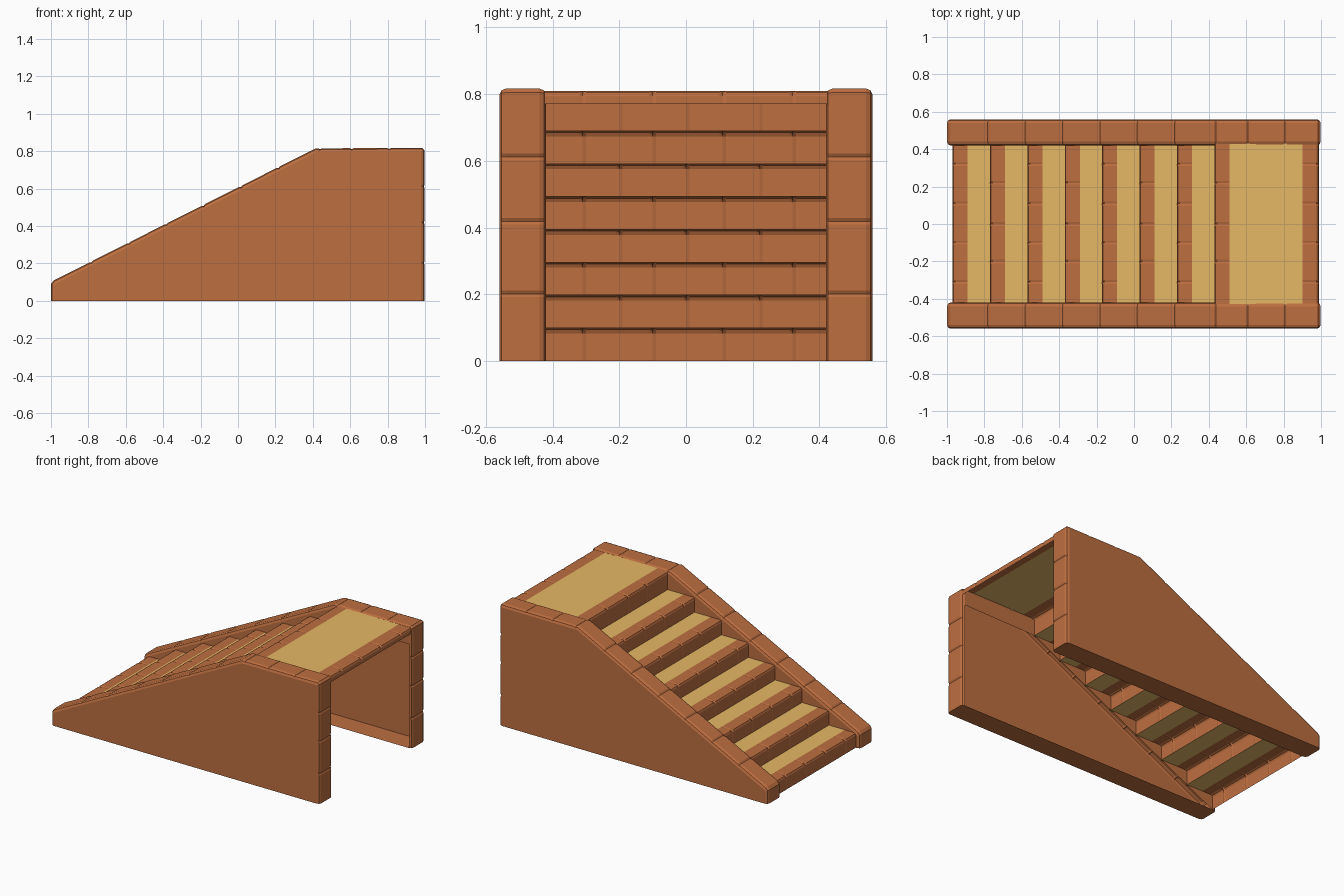
import bpy, bmesh
from mathutils import Vector

if "Cube" in bpy.data.objects:
    bpy.data.objects.remove(bpy.data.objects["Cube"])


def material(name, rgb):
    m = bpy.data.materials.new(name)
    m.diffuse_color = (*rgb, 1)
    m.use_nodes = True
    m.node_tree.nodes["Principled BSDF"].inputs["Base Color"].default_value = m.diffuse_color
    return m


BRICK = material("terracotta brick", (0.508, 0.157, 0.051))
SAND = material("sand tread", (0.79, 0.474, 0.131))
GROOVE, HALF = 0.005, 0.01   # brick joint depth and half width


def finish(name, bm, mat):
    bmesh.ops.recalc_face_normals(bm, faces=bm.faces)
    me = bpy.data.meshes.new(name)
    bm.to_mesh(me)
    bm.free()
    me.materials.append(mat)
    ob = bpy.data.objects.new(name, me)
    bpy.context.collection.objects.link(ob)
    return ob


def sheet(name, x0, x1, z, mat):
    bm = bmesh.new()
    bm.faces.new([bm.verts.new((x, y, z)) for x, y in
                  ((x0, -0.43), (x1, -0.43), (x1, 0.43), (x0, 0.43))])
    return finish(name, bm, mat)


def stations(path, joints):
    """Path points plus three close stations at every brick joint."""
    out = []
    for i in range(len(path) - 1):
        a, b = Vector(path[i]), Vector(path[i + 1])
        out.append((a, 0))
        t = (b - a).normalized()
        for f in joints.get(i, []):
            p = a.lerp(b, f)
            out += [(p - t * HALF, 0), (p, GROOVE), (p + t * HALF, 0)]
    out.append((Vector(path[-1]), 0))
    return out


def wall(name, yc):
    # hollow wall: outline swept with a rounded, notched brick edge
    path = [(-1, 0), (-1, 0.09), (-0.985, 0.109), (0.415, 0.815), (0.985, 0.817),
            (0.998, 0.805), (0.998, 0)]
    joints = {2: [k / 7 for k in range(1, 7)], 3: [0.04, 0.34, 0.69],
              5: [0.24, 0.48, 0.75]}
    st = stations(path, joints)
    h = 0.07
    section = [(0.02, -h), (0.006, 0.006 - h), (0, 0.02 - h),
               (0, h - 0.02), (0.006, h - 0.006), (0.02, h)]
    bm = bmesh.new()
    rings = []
    for i, (p, groove) in enumerate(st):
        n = []
        if i > 0:
            t = (p - st[i - 1][0]).normalized()
            n.append(Vector((t.y, -t.x)))
        if i < len(st) - 1:
            t = (st[i + 1][0] - p).normalized()
            n.append(Vector((t.y, -t.x)))
        m = n[0] if len(n) == 1 else (n[0] + n[1]) / (1 + n[0].dot(n[1]))
        ring = []
        for k, (d, y) in enumerate(section):
            q = p + m * (d + (groove if 0 < k < 5 else 0))
            ring.append(bm.verts.new((q.x, yc + y, q.y)))
        rings.append(ring)
    for a, b in zip(rings, rings[1:]):
        for k in range(5):
            bm.faces.new((a[k], a[k + 1], b[k + 1], b[k]))
    inner, outer = (0, 5) if yc > 0 else (5, 0)
    bm.faces.new([r[outer] for r in rings])            # full outer side
    bm.faces.new(rings[0] + rings[-1][::-1])           # bottom strip
    # inner side: only a band along the top, down to the feet of the risers
    yi = yc - h if yc > 0 else yc + h
    band = [r[inner] for r in rings if r is not rings[-1] and
            (r[inner].co.x < 0.97 or r[inner].co.z > 0.7)]
    band += [bm.verts.new((x, yi, z)) for x, z in
             ((0.978, 0.7), (0.43, 0.69), (-0.965, 0.0))]
    bm.faces.new(band)
    return finish(name, bm, BRICK)


def brick_row(name, x_front, x_back, z0, z1, joints):
    # shell of bricks along y: face, rounded edge and top
    s = 1 if x_back > x_front else -1
    ys = [(-0.43, 0)]
    for j in joints:
        ys += [(j - HALF, 0), (j, GROOVE), (j + HALF, 0)]
    ys.append((0.43, 0))
    bm = bmesh.new()
    rings = []
    for y, g in ys:
        pts = [(x_front, z0), (x_front + s * g, z1 - 0.016),
               (x_front + s * (0.005 + g), z1 - 0.005 - g),
               (x_front + s * 0.016, z1 - g), (x_back, z1)]
        rings.append([bm.verts.new((x, y, z)) for x, z in pts])
    for a, b in zip(rings, rings[1:]):
        for k in range(4):
            bm.faces.new((a[k], a[k + 1], b[k + 1], b[k]))
    return finish(name, bm, BRICK)


# side walls
wall("left_wall", 0.49)
wall("right_wall", -0.49)

# steps: brick riser and nosing with a sand tread behind
for k in range(8):
    x = -0.97 + 0.2 * k
    z0 = 0.0985 * k
    z1 = 0.0985 * (k + 1) if k < 7 else 0.81
    joints = (-0.2, 0.0, 0.22) if k % 2 else (-0.31, -0.1, 0.11, 0.32)
    brick_row(f"step_{k + 1}_bricks", x, x + 0.08, z0, z1, joints)
    if k < 7:
        sheet(f"step_{k + 1}_tread", x + 0.08, x + 0.2, z1, SAND)

# top landing and its rear brick lip
sheet("landing_floor", 0.51, 0.9, 0.81, SAND)
brick_row("landing_rear_bricks", 0.99, 0.9, 0.77, 0.81, (-0.31, -0.1, 0.11, 0.32))
